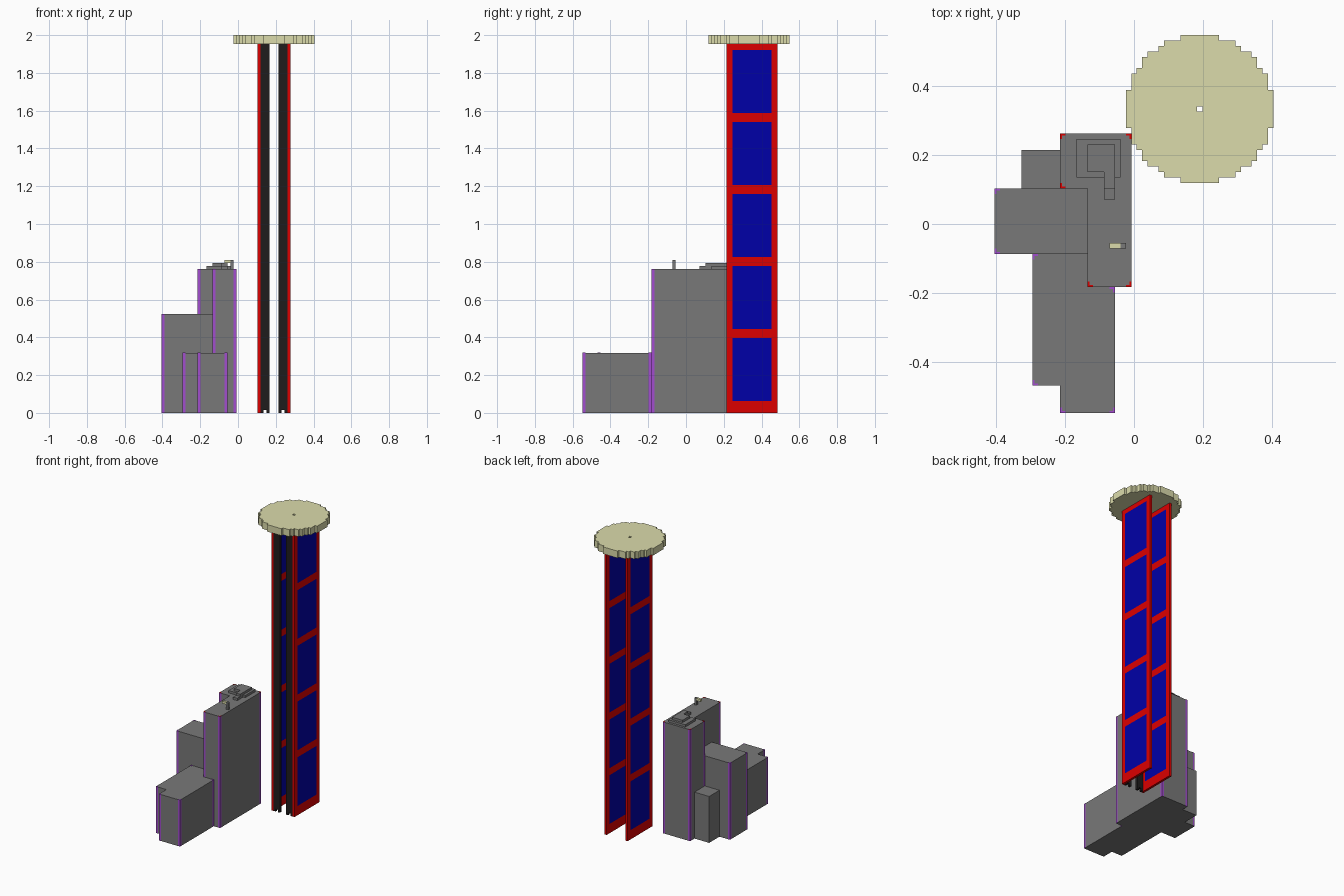
import bpy, bmesh
from math import floor
from mathutils import Vector

C = 2 / 126                          # one building block
ORIGIN = Vector((25.5, 34.5, 0))     # block grid centre

cube = bpy.data.objects.get("Cube")
if cube:
    bpy.data.objects.remove(cube)


def material(name, rgb):
    m = bpy.data.materials.new(name)
    m.use_nodes = True
    m.diffuse_color = (*rgb, 1)
    m.node_tree.nodes["Principled BSDF"].inputs["Base Color"].default_value = (*rgb, 1)
    return m


GREY = material("stone grey", (0.19, 0.19, 0.19))
PURPLE = material("purple", (0.36, 0.075, 0.62))
RED = material("red", (0.72, 0, 0))
BLUE = material("deep blue", (0, 0, 0.39))
BLACK = material("rail black", (0.0135, 0.0115, 0.0115))
SAND = material("pale sand", (0.71, 0.71, 0.41))


def finish(bm, name, *mats):
    """Turn block coordinates into an object."""
    for v in bm.verts:
        v.co = (v.co - ORIGIN) * C
    mesh = bpy.data.meshes.new(name)
    bm.to_mesh(mesh)
    bm.free()
    for m in mats:
        mesh.materials.append(m)
    obj = bpy.data.objects.new(name, mesh)
    bpy.context.collection.objects.link(obj)


def box(name, lo, hi, mat):
    bm = bmesh.new()
    bmesh.ops.create_cube(bm, size=1)
    lo, hi = Vector(lo), Vector(hi)
    for v in bm.verts:
        v.co = (lo + hi) / 2 + v.co * (hi - lo)
    finish(bm, name, mat)


def cell_slab(name, cells, place, direction, mats, columns=()):
    """Slab from square cells {(a, b): material index}, extruded along direction.
    Side faces of the cells in columns get the second material."""
    bm = bmesh.new()
    for (a, b), index in cells.items():
        corners = [(a, b), (a + 1, b), (a + 1, b + 1), (a, b + 1)]
        bm.faces.new([bm.verts.new(place(*p)) for p in corners]).material_index = index
    bmesh.ops.remove_doubles(bm, verts=bm.verts, dist=0.01)
    res = bmesh.ops.extrude_face_region(bm, geom=bm.faces[:])["geom"]
    bmesh.ops.translate(bm, vec=direction, verts=[g for g in res if isinstance(g, bmesh.types.BMVert)])
    bmesh.ops.recalc_face_normals(bm, faces=bm.faces)
    for f in bm.faces:
        inner = f.calc_center_median() - f.normal * 0.5
        if abs(f.normal.z) < 0.5 and (floor(inner.x), floor(inner.y)) in columns:
            f.material_index = 1
    bmesh.ops.dissolve_limit(bm, angle_limit=0.01, verts=bm.verts, edges=bm.edges,
                             delimit={'MATERIAL'})
    finish(bm, name, *mats)


def cap(x, y, z, cells, mat):
    """Thin L-shaped trim along the two outer edges of a corner cell."""
    w, t = 0.35, 0.06
    x0 = x if (x - 1, y) not in cells else x + 1 - w
    y0 = y if (x, y - 1) not in cells else y + 1 - w
    box("corner_trim", (x0, y, z), (x0 + w, y + 1, z + t), mat)
    box("corner_trim", (x, y0, z), (x + 1, y0 + w, z + t), mat)


def block(name, height, rects, columns, trim):
    """Building block from footprint rectangles, with purple corner columns."""
    cells = {(a, b): 0 for x0, y0, x1, y1 in rects for a in range(x0, x1) for b in range(y0, y1)}
    cell_slab(name, cells, lambda a, b: (a, b, 0), (0, 0, height), (GREY, PURPLE), columns)
    for x, y in columns:
        cap(x, y, height, cells, trim)


# Building blocks
TOWER, MIDDLE, LOW = 48, 33, 20
block("tower", TOWER, [(12, 41, 25, 51), (17, 23, 25, 41)],
      [(12, 50), (24, 50), (12, 41), (17, 23), (24, 23)], RED)
block("middle_block", MIDDLE, [(0, 29, 17, 41)], [(0, 29), (0, 40)], PURPLE)
block("low_front_block", LOW, [(7, 5, 17, 29), (12, 0, 22, 23)],
      [(7, 5), (7, 28), (12, 0), (21, 0), (21, 22)], PURPLE)
block("low_back_block", LOW, [(5, 41, 12, 48)], [], PURPLE)

# Roof details
box("roof_base", (15, 43, TOWER), (23, 50, TOWER + 1), GREY)
box("roof_house", (17, 44, TOWER), (22, 49, TOWER + 2), GREY)
box("roof_step_high", (20, 41, TOWER), (22, 44, TOWER + 2), GREY)
box("roof_step_low", (20, 39, TOWER), (22, 41, TOWER + 1), GREY)
box("roof_pole", (23, 30, TOWER), (24, 31, TOWER + 3), GREY)
box("roof_pole_arm", (21, 30, TOWER + 2), (23, 31, TOWER + 3), SAND)

# Tall boards: red frames with five blue panels each
BOARD_W, BOARD_H = 17, 123


def board_colour(a, b):
    return 1 if 2 <= a < 15 and b >= 4 and (b - 4) % 24 < 21 else 0


board = {(a, b): board_colour(a, b) for a in range(BOARD_W) for b in range(BOARD_H)}
for side, x, rail in (("right", 32, 33), ("left", 42, 39)):
    cell_slab(side + "_board", board, lambda a, b: (x, 48 + a, b), (1, 0, 0), (RED, BLUE))
    # Black rail on two feet along the board's front edge
    cells = {(a, b): 0 for a in range(3) for b in range(BOARD_H) if a != 1 or b > 0}
    cell_slab(side + "_rail", cells, lambda a, b: (rail + a, 48, b), (0, 1, 0), (BLACK,))

# Stepped round top with a centre hole
R = 13
disc = {(a, b): 0 for a in range(-R, R + 1) for b in range(-R, R + 1)
        if 0 < a * a + b * b < (R + 0.5) ** 2}
cell_slab("round_top", disc, lambda a, b: (37 + a, 55 + b, BOARD_H), (0, 0, 3), (SAND,))
